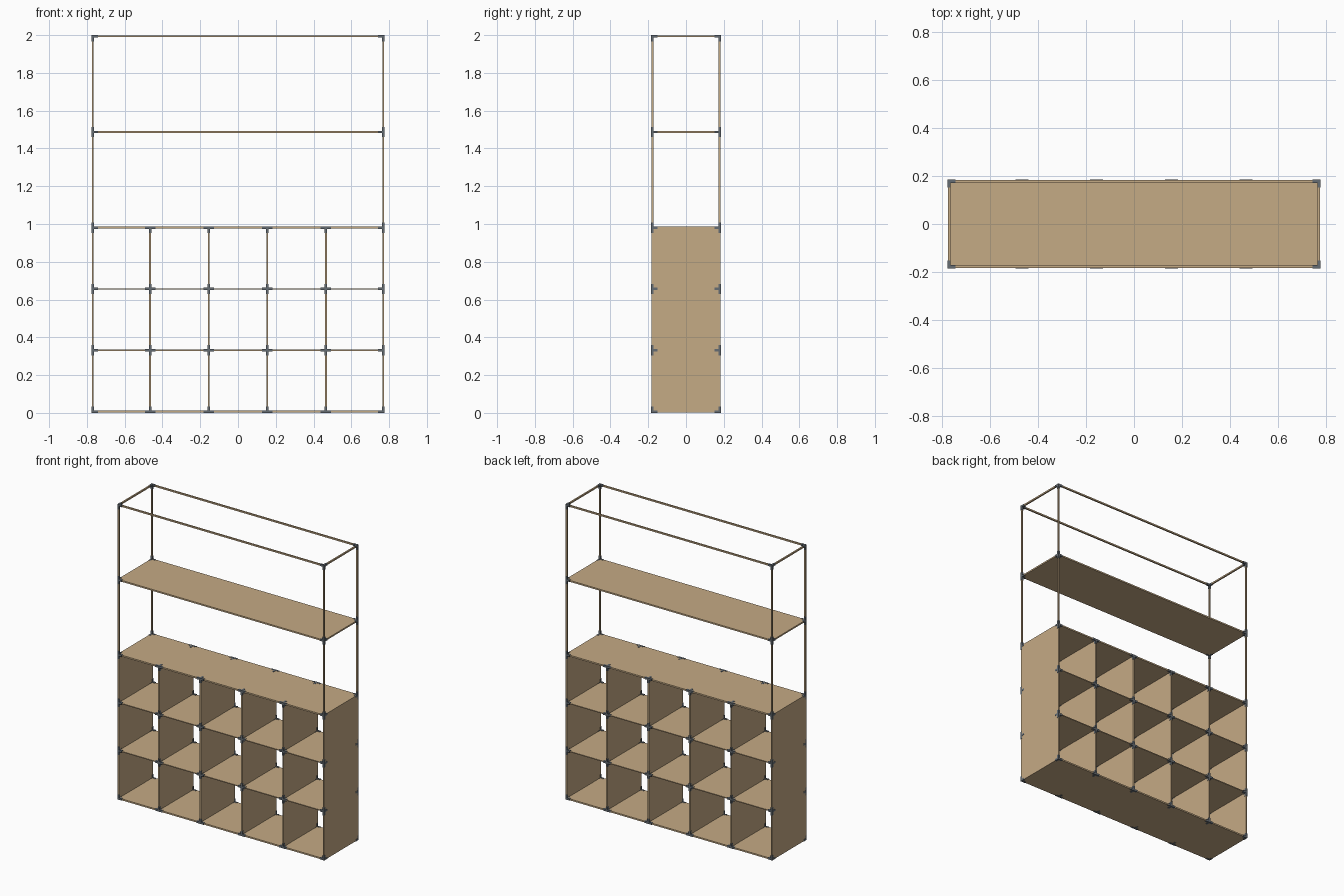
import bpy, bmesh
from mathutils import Vector

if "Cube" in bpy.data.objects:
    bpy.data.objects.remove(bpy.data.objects["Cube"])

# colours
def material(name, rgb):
    m = bpy.data.materials.new(name)
    m.diffuse_color = (*rgb, 1)
    m.use_nodes = True
    m.node_tree.nodes["Principled BSDF"].inputs["Base Color"].default_value = m.diffuse_color
    return m

wood = material("light_wood", (0.56, 0.405, 0.235))
metal = material("grey_metal", (0.13, 0.15, 0.17))

# grid lines of the shelf unit
XS = [-0.769, -0.465, -0.155, 0.155, 0.465, 0.769]
ZS = [0.007, 0.3315, 0.656, 0.9805, 1.487, 1.994]
Y = 0.178      # rows of front and back bars
T = 0.010      # bar and panel thickness
C = 0.013      # connector thickness
ARM = 0.027    # connector arm length
THIN = 0.006   # middle shelf thickness


def add_box(bm, lo, hi):
    lo, hi = Vector(lo), Vector(hi)
    verts = bmesh.ops.create_cube(bm, size=1)["verts"]
    for v in verts:
        v.co = Vector((lo[i] + hi[i]) / 2 + v.co[i] * (hi[i] - lo[i]) for i in range(3))


def boxes_object(name, boxes, mat):
    bm = bmesh.new()
    for lo, hi in boxes:
        add_box(bm, lo, hi)
    mesh = bpy.data.meshes.new(name)
    bm.to_mesh(mesh)
    bm.free()
    mesh.materials.append(mat)
    bpy.context.collection.objects.link(bpy.data.objects.new(name, mesh))


def bar(a, b, t=T):
    h = Vector((t, t, t)) / 2
    return Vector(a) - h, Vector(b) + h


h, d = T / 2, Y + T / 2

# upright panels between the cubes and on both ends
uprights = [((x - h, -d, ZS[k] + h), (x + h, d, ZS[k + 1] - h))
            for x in XS for k in range(3)]
boxes_object("upright_panels", uprights, wood)

# bottom, middle and top boards of the cubes
boards = []
for k in range(4):
    t = THIN / 2 if k in (1, 2) else h
    for a, b in zip(XS, XS[1:]):
        boards.append(((a + h, -d, ZS[k] - t), (b - h, d, ZS[k] + t)))
boxes_object("cube_boards", boards, wood)

# full-width upper shelf
boxes_object("upper_shelf", [((XS[0] + h, -Y + h, ZS[4] - h), (XS[-1] - h, Y - h, ZS[4] + h))], wood)

# long bars, cross bars and posts of the open frame
bars = []
for z in ZS[4:]:
    bars += [bar((XS[0], y, z), (XS[-1], y, z)) for y in (-Y, Y)]
    bars += [bar((x, -Y, z), (x, Y, z)) for x in (XS[0], XS[-1])]
bars += [bar((x, y, ZS[3]), (x, y, ZS[5])) for x in (XS[0], XS[-1]) for y in (-Y, Y)]
# edge bars on the depth of the cube ends
bars += [bar((x, -Y, z), (x, Y, z)) for x in XS for z in ZS[:4]]
boxes_object("frame_bars", bars, wood)

# metal connectors, with arms only along the members that meet there
joints = []
for k, z in enumerate(ZS):
    for i, x in enumerate(XS):
        end = i in (0, 5)
        if k > 3 and not end:
            continue
        x0, x1 = (x if i == 0 else x - ARM + C / 2), (x if i == 5 else x + ARM - C / 2)
        has_up = k < 3 or (end and k < 5)
        z0 = z if k == 0 else z - ARM + C / 2
        z1 = z + ARM - C / 2 if has_up else z
        for s in (-1, 1):
            y = s * Y
            inner = s * (Y - ARM + C / 2)
            joints.append(bar((x0, y, z), (x1, y, z), C))
            joints.append(bar((x, y, z0), (x, y, z1), C))
            joints.append(bar((x, min(y, inner), z), (x, max(y, inner), z), C))
boxes_object("connectors", joints, metal)
